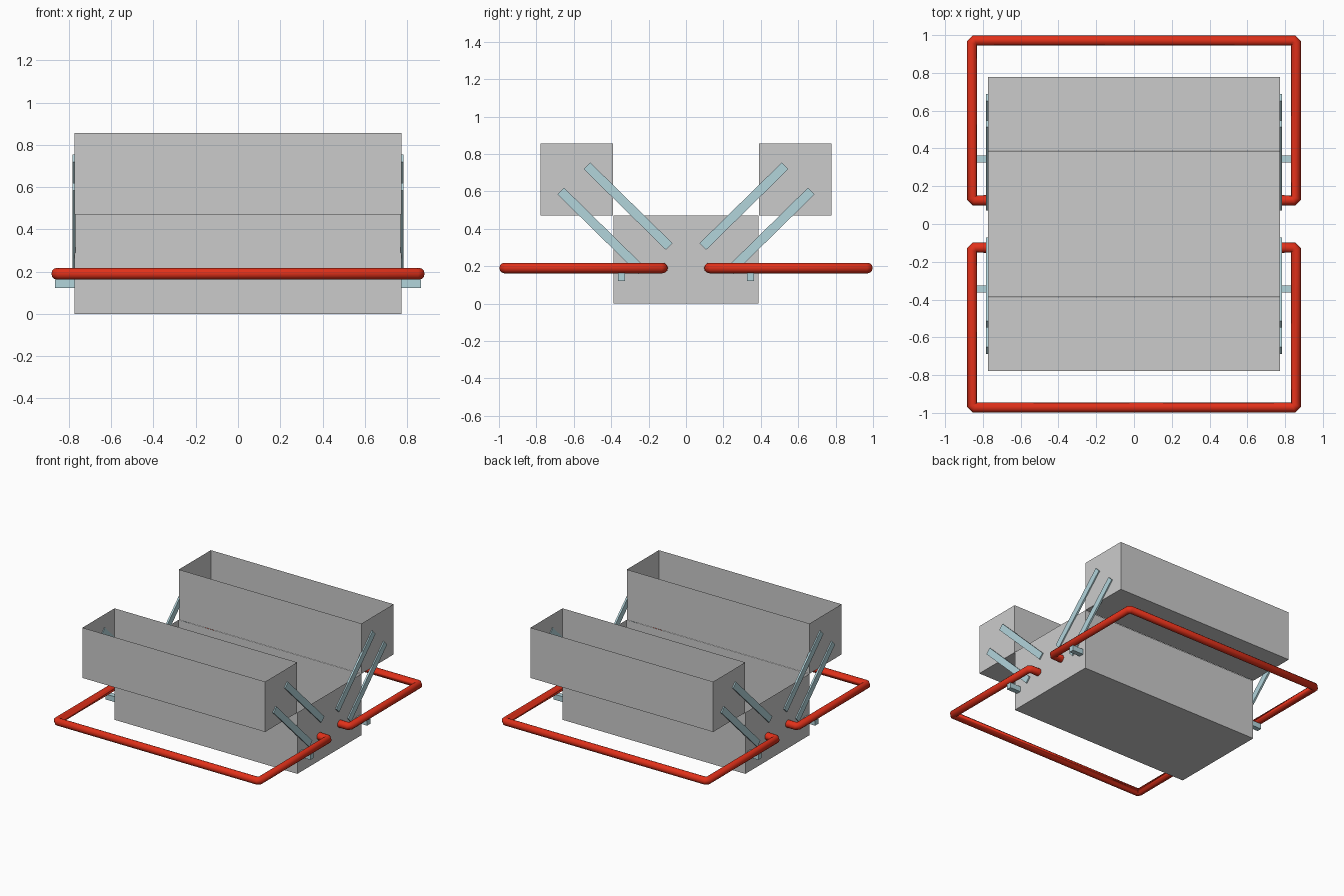
import bpy, bmesh, math
from mathutils import Vector, Matrix

if "Cube" in bpy.data.objects:
    bpy.data.objects.remove(bpy.data.objects["Cube"])


def material(name, color):
    m = bpy.data.materials.new(name)
    m.diffuse_color = color
    m.use_nodes = True
    m.node_tree.nodes["Principled BSDF"].inputs["Base Color"].default_value = m.diffuse_color
    return m


RED = material("red_paint", (0.75, 0.03, 0.01, 1))
STEEL = material("pale_steel", (0.45, 0.66, 0.71, 1))


def box(name, lo, hi, open_top=False, mat=None):
    lo, hi = Vector(lo), Vector(hi)
    bm = bmesh.new()
    size = hi - lo
    bmesh.ops.create_cube(bm, size=1, matrix=Matrix.Translation((lo + hi) / 2) @ Matrix.Diagonal((*size, 1)))
    if open_top:
        top = [f for f in bm.faces if f.normal.z > 0.9]
        bmesh.ops.delete(bm, geom=top, context='FACES_ONLY')
    me = bpy.data.meshes.new(name)
    bm.to_mesh(me)
    bm.free()
    ob = bpy.data.objects.new(name, me)
    bpy.context.collection.objects.link(ob)
    if mat:
        me.materials.append(mat)
    return ob


def strut(name, sx, a, b, width=0.05, thick=0.014):
    # flat bar between two (y, z) end points on the side of the box
    dy, dz = b[0] - a[0], b[1] - a[1]
    half = math.hypot(dy, dz) / 2
    ob = box(name, (-thick / 2, -half, -width / 2), (thick / 2, half, width / 2), mat=STEEL)
    ob.location = (sx * 0.776, (a[0] + b[0]) / 2, (a[1] + b[1]) / 2)
    ob.rotation_euler.x = math.atan2(dz, dy)


def handle(name, sy):
    # U-shaped tube with chamfered corners and ends turned in to the box
    x, near, far, z, c = 0.857, 0.125, 0.972, 0.19, 0.014
    half = [(0.775, near), (x - c, near), (x, near + c), (x, far - c), (x - c, far)]
    path = half + [(-px, py) for px, py in reversed(half)]
    cu = bpy.data.curves.new(name, 'CURVE')
    cu.dimensions = '3D'
    cu.bevel_depth = 0.028
    cu.bevel_resolution = 4
    cu.use_fill_caps = True
    sp = cu.splines.new('POLY')
    sp.points.add(len(path) - 1)
    for p, (px, py) in zip(sp.points, path):
        p.co = (px, sy * py, z, 1)
    cu.materials.append(RED)
    ob = bpy.data.objects.new(name, cu)
    bpy.context.collection.objects.link(ob)


# Main compartment, open sheet metal
W = 0.774
box("base_box", (-W, -0.387, 0), (W, 0.387, 0.47), open_top=True)

for side, sy in (("front", -1), ("back", 1)):
    # Raised tray
    y0, y1 = sorted((sy * 0.389, sy * 0.777))
    box(side + "_tray", (-W, y0, 0.47), (W, y1, 0.855), open_top=True)
    handle(side + "_handle", sy)
    for end, sx in (("left", -1), ("right", 1)):
        # Hinge struts and handle rest peg
        tag = f"{side}_{end}"
        strut(tag + "_upper_strut", sx, (sy * 0.09, 0.305), (sy * 0.53, 0.737))
        strut(tag + "_lower_strut", sx, (sy * 0.235, 0.175), (sy * 0.67, 0.602))
        xa, xb = sorted((sx * 0.77, sx * 0.867))
        ya, yb = sorted((sy * 0.325, sy * 0.363))
        box(tag + "_handle_rest", (xa, ya, 0.122), (xb, yb, 0.163), mat=STEEL)
